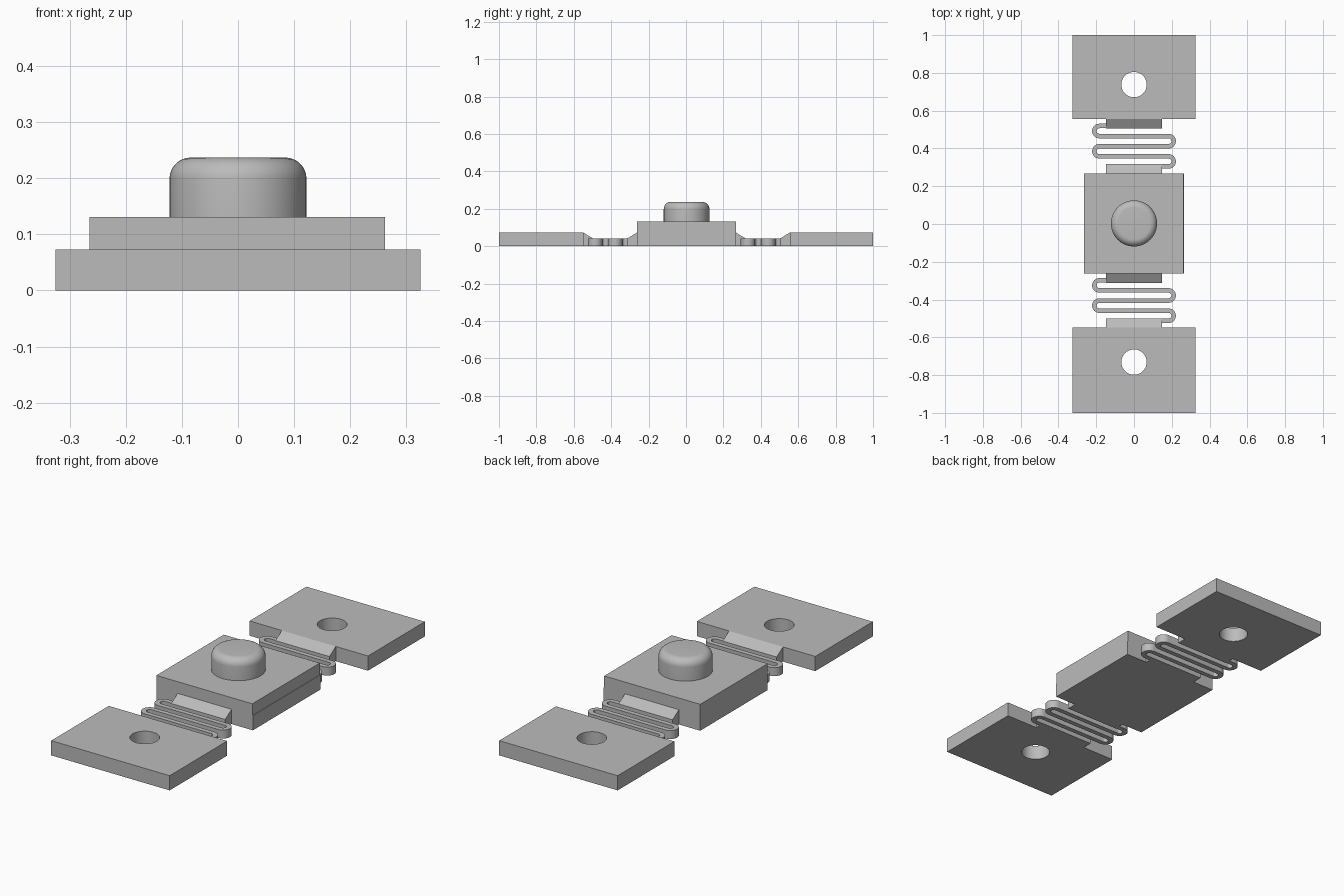
import bpy, bmesh
from math import sin, cos, pi, radians
from mathutils import Vector

cube = bpy.data.objects.get("Cube")
if cube:
    bpy.data.objects.remove(cube, do_unlink=True)

grey = bpy.data.materials.new("satin grey")
grey.use_nodes = True
grey.diffuse_color = (0.5, 0.5, 0.5, 1)
grey.node_tree.nodes["Principled BSDF"].inputs["Base Color"].default_value = (0.5, 0.5, 0.5, 1)


def finish(bm, name, smooth=False):
    bmesh.ops.recalc_face_normals(bm, faces=bm.faces)
    mesh = bpy.data.meshes.new(name)
    bm.to_mesh(mesh)
    bm.free()
    mesh.materials.append(grey)
    obj = bpy.data.objects.new(name, mesh)
    bpy.context.collection.objects.link(obj)
    if smooth:
        smooth_sharp(obj)
    return obj


def activate(obj):
    bpy.ops.object.select_all(action='DESELECT')
    obj.select_set(True)
    bpy.context.view_layer.objects.active = obj


def smooth_sharp(obj):
    activate(obj)
    bpy.ops.object.shade_smooth_by_angle(angle=radians(35))


def extrude(bm, faces, direction):
    geom = bmesh.ops.extrude_face_region(bm, geom=faces)["geom"]
    verts = [v for v in geom if isinstance(v, bmesh.types.BMVert)]
    bmesh.ops.translate(bm, verts=verts, vec=direction)


def prism(name, outline, direction):
    bm = bmesh.new()
    face = bm.faces.new([bm.verts.new(p) for p in outline])
    extrude(bm, [face], direction)
    return finish(bm, name)


def box(name, x0, x1, y0, y1, z0, z1):
    base = [(x0, y0, z0), (x1, y0, z0), (x1, y1, z0), (x0, y1, z0)]
    return prism(name, base, (0, 0, z1 - z0))


def cylinder(name, y, radius, z0, z1):
    bm = bmesh.new()
    bmesh.ops.create_cone(bm, cap_ends=True, segments=64, radius1=radius,
                          radius2=radius, depth=z1 - z0)
    bmesh.ops.translate(bm, verts=bm.verts, vec=(0, y, (z0 + z1) / 2))
    return finish(bm, name)


PLATE_Z = 0.073
STRIP_Z = 0.042


# Mounting plates, each drilled with one round hole
def mounting_plate(name, y0, y1, hole_y):
    plate = box(name, -0.325, 0.325, y0, y1, 0, PLATE_Z)
    cutter = cylinder(name + "_hole_cutter", hole_y, 0.067, -0.1, 0.2)
    cutter.hide_render = True
    cut = plate.modifiers.new("hole", 'BOOLEAN')
    cut.object = cutter
    cut.solver = 'EXACT'
    activate(plate)
    bpy.ops.object.modifier_apply(modifier=cut.name)
    bpy.data.objects.remove(cutter, do_unlink=True)
    smooth_sharp(plate)


mounting_plate("front_plate", -1, -0.549, -0.731)
mounting_plate("back_plate", 0.555, 1, 0.738)

# Central block: a lower slab and a very slightly narrower upper slab
box("block_base", -0.265, 0.265, -0.262, 0.267, 0, PLATE_Z)
box("block_top", -0.265, 0.262, -0.262, 0.267, PLATE_Z, 0.131)

# Round button with a filleted top rim
button = cylinder("button", 0.003, 0.122, 0.131, 0.237)
bm = bmesh.new()
bm.from_mesh(button.data)
rim = [e for e in bm.edges if all(v.co.z > 0.23 for v in e.verts)]
bmesh.ops.bevel(bm, geom=rim, offset=0.038, segments=8, profile=0.5, affect='EDGES')
bm.to_mesh(button.data)
bm.free()
smooth_sharp(button)


# Sloped tabs that join the springs to the plates and block
def tab(name, y_root, y_tip):
    side = [(-0.148, y_root, 0), (-0.148, y_tip, 0),
            (-0.148, y_tip, STRIP_Z), (-0.148, y_root, PLATE_Z)]
    prism(name, side, (0.296, 0, 0))


tab("back_plate_tab", 0.555, 0.505)
tab("block_back_tab", 0.267, 0.317)
tab("block_front_tab", -0.262, -0.312)
tab("front_plate_tab", -0.549, -0.499)


# Serpentine flat springs: four rounded turns from left to right
def spring(name, y_start):
    radius, turn_x, half = 0.0268, 0.183, 0.012
    path = [(Vector((-0.14, y_start, 0)), Vector((0, 1, 0)))]
    for i in range(4):
        side = 1 if i % 2 else -1
        centre = Vector((side * turn_x, y_start - radius * (2 * i + 1), 0))
        for k in range(17):
            a = pi / 2 - pi * k / 16
            out = Vector((side * cos(a), sin(a), 0))
            path.append((centre + out * radius, out * -side))
    path.append((Vector((0.14, y_start - 8 * radius, 0)), Vector((0, 1, 0))))
    bm = bmesh.new()
    rows = []
    for point, normal in path:
        if rows and normal.dot(last) < 0:
            normal = -normal
        last = normal
        rows.append((bm.verts.new(point + normal * half), bm.verts.new(point - normal * half)))
    for (a, b), (c, d) in zip(rows, rows[1:]):
        bm.faces.new((a, b, d, c))
    extrude(bm, bm.faces[:], (0, 0, STRIP_Z))
    finish(bm, name, smooth=True)


spring("back_spring", 0.519)
spring("front_spring", -0.298)
